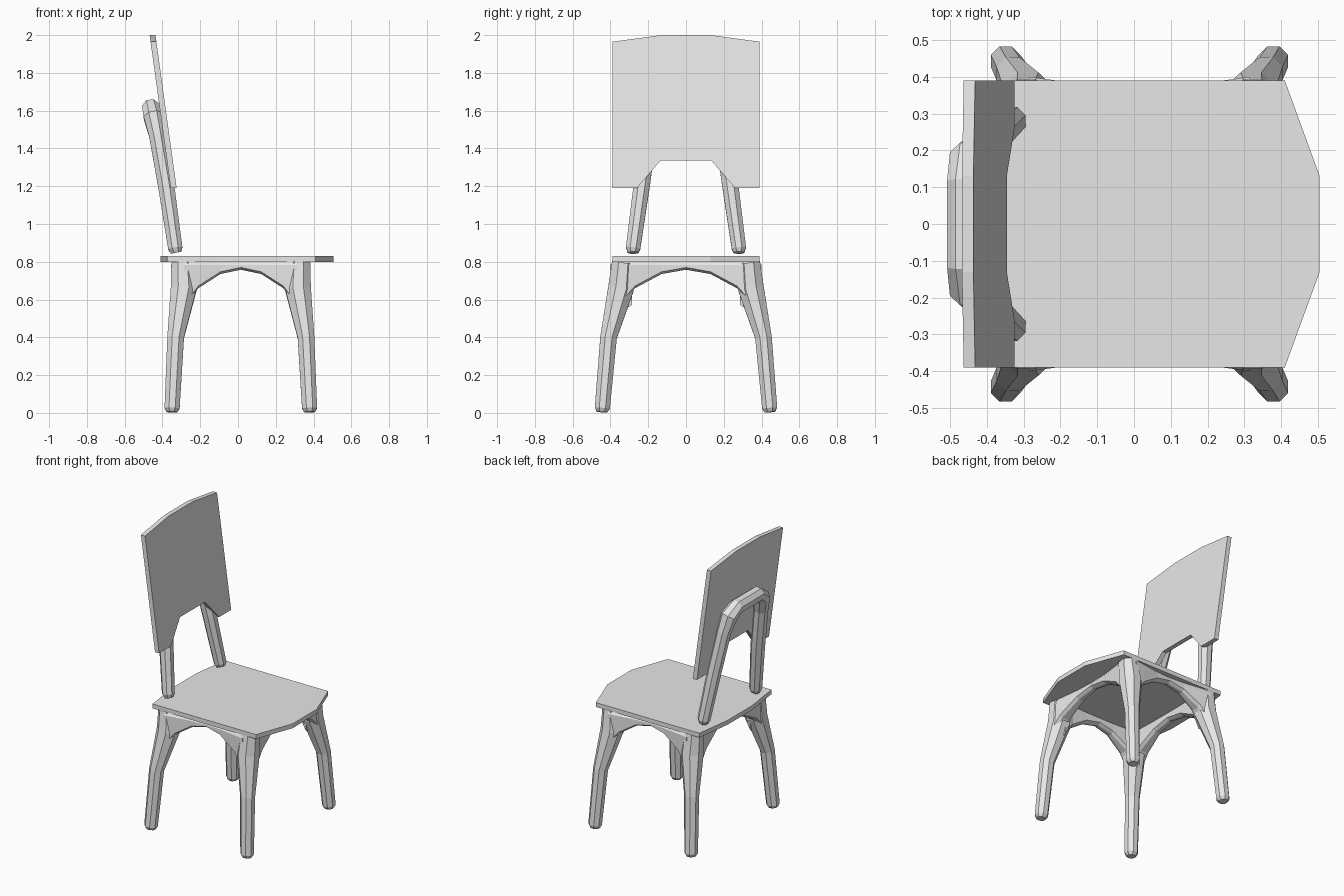
import bpy
import bmesh
import math
from mathutils import Vector

cube = bpy.data.objects.get("Cube")
if cube:
    bpy.data.objects.remove(cube, do_unlink=True)

grey = bpy.data.materials.new("light_grey")
grey.use_nodes = True
colour = (0.8, 0.8, 0.8, 1)
grey.diffuse_color = colour
grey.node_tree.nodes["Principled BSDF"].inputs["Base Color"].default_value = colour


def loft(name, rings):
    """Skin a list of equal-length point rings and cap both ends."""
    bm = bmesh.new()
    rows = [[bm.verts.new(p) for p in ring] for ring in rings]
    n = len(rows[0])
    for a, b in zip(rows, rows[1:]):
        for i in range(n):
            j = (i + 1) % n
            bm.faces.new((a[i], a[j], b[j], b[i]))
    bm.faces.new(rows[0][::-1])
    bm.faces.new(rows[-1])
    bmesh.ops.recalc_face_normals(bm, faces=bm.faces)
    mesh = bpy.data.meshes.new(name)
    bm.to_mesh(mesh)
    bm.free()
    mesh.materials.append(grey)
    obj = bpy.data.objects.new(name, mesh)
    bpy.context.scene.collection.objects.link(obj)
    return obj


def tube(name, path, ref):
    """Eight-sided bar along (x, y, z, half width) points."""
    pts = [Vector(p[:3]) for p in path]
    rings = []
    for i, p in enumerate(pts):
        tangent = (pts[min(i + 1, len(pts) - 1)] - pts[max(i - 1, 0)]).normalized()
        u = (ref - tangent * ref.dot(tangent)).normalized()
        v = tangent.cross(u)
        r = path[i][3] / math.cos(math.pi / 8)
        angles = [math.pi / 8 + k * math.pi / 4 for k in range(8)]
        rings.append([p + (u * math.cos(a) + v * math.sin(a)) * r for a in angles])
    return loft(name, rings)


def mirrored(half):
    """Complete a symmetric outline of (side, other) points."""
    return half + [(-a, b) for a, b in reversed(half)]


# Seat: thin slab, tapered at the front and barely bowed at the back
seat = mirrored([(0.13, 0.505), (0.39, 0.41), (0.39, -0.375), (0.13, -0.41)])
loft("seat", [[(x, y, z) for y, x in seat] for z in (0.80, 0.83)])

# Back panel: leaning board with a crowned top and a notched bottom
panel = mirrored([(0.13, 2.0), (0.39, 1.965), (0.39, 1.19), (0.26, 1.19), (0.135, 1.335)])
lean = -0.138
loft("back_panel", [[(x + lean * (z - 1.19), y, z) for y, z in panel] for x in (-0.356, -0.325)])

# Back support: one bar bent into an upside-down U
half = [(-0.327, 0.28, 0.848, 0.028), (-0.332, 0.28, 0.872, 0.038),
        (-0.38, 0.235, 1.2, 0.043), (-0.427, 0.20, 1.47, 0.044),
        (-0.448, 0.175, 1.57, 0.052), (-0.46, 0.115, 1.613, 0.046)]
path = half + [(x, -y, z, r) for x, y, z, r in reversed(half)]
tube("back_support", path, Vector((1, 0, -lean)))

# Legs: splayed bars that swell into knees under the seat
CX = 0.015
LEG = [(0.365, 0.445, 0.004, 0.028), (0.364, 0.443, 0.025, 0.04),
       (0.345, 0.41, 0.4, 0.044), (0.303, 0.345, 0.655, 0.068),
       (0.308, 0.332, 0.797, 0.06)]
for sx, end in ((1, "front"), (-1, "back")):
    for sy, side in ((1, "left"), (-1, "right")):
        tube(f"{end}_{side}_leg",
             [(CX + sx * x, sy * y, z, r) for x, y, z, r in LEG], Vector((1, 0, 0)))

# Aprons: arched rails between neighbouring legs, thinner in the middle
# each station: share of half span, outer offset, inner offset, underside height
ARCH = [(1.0, 0.015, -0.10, 0.56), (0.75, 0.005, -0.08, 0.66),
        (0.36, -0.012, -0.075, 0.735), (0.0, -0.018, -0.075, 0.758)]
stations = ARCH + [(-s, o, i, z) for s, o, i, z in ARCH[-2::-1]]


def apron(name, span, reach, place):
    rings = []
    for s, out, inn, low in stations:
        section = [(out, 0.782), (out - 0.012, 0.8), (inn, 0.8), (inn, low + 0.012),
                   (inn + 0.02, low), (out - 0.02, low), (out, low + 0.012)]
        rings.append([place(s * span, reach + d, z) for d, z in section])
    loft(name, rings)


for s, ends, sides in ((1, "front", "left"), (-1, "back", "right")):
    apron(f"{sides}_apron", 0.30, 0.385, lambda a, d, z: (CX + a, s * d, z))
    apron(f"{ends}_apron", 0.36, 0.355, lambda a, d, z: (CX + s * d, a, z))
